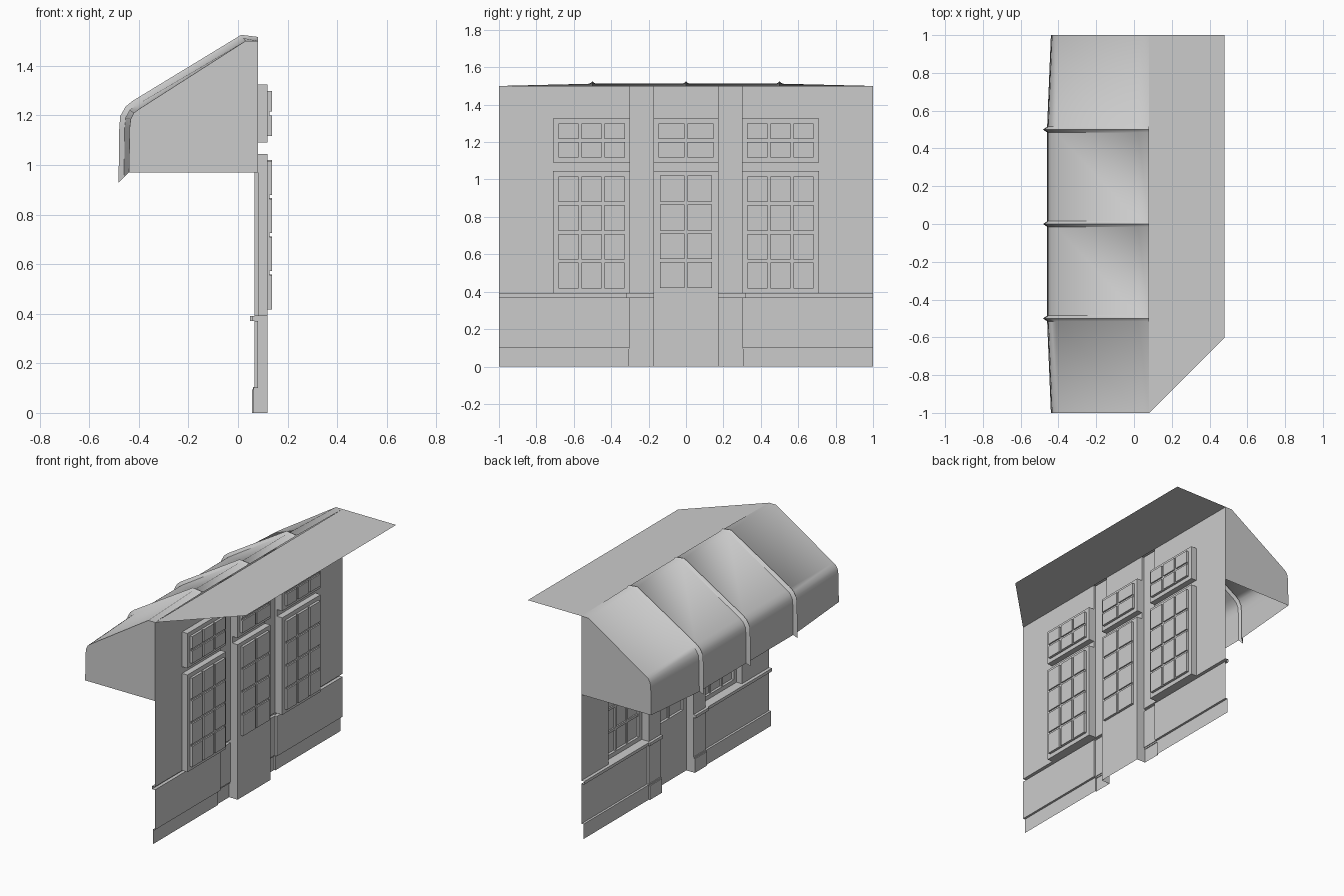
import bpy, bmesh, math

if "Cube" in bpy.data.objects:
    bpy.data.objects.remove(bpy.data.objects["Cube"], do_unlink=True)

plaster = bpy.data.materials.new("light_grey")
plaster.use_nodes = True
GREY = (0.6, 0.6, 0.6, 1)
plaster.diffuse_color = GREY
plaster.node_tree.nodes["Principled BSDF"].inputs["Base Color"].default_value = GREY

WALL = 0.08      # depth of the wall face
FRAME = 0.12     # depth of window and door frames
BAR = 0.128      # depth of the glazing bars
PANE = 0.137     # depth of the panes


def finish(name, bm, smooth=False):
    bmesh.ops.remove_doubles(bm, verts=bm.verts, dist=1e-5)
    mesh = bpy.data.meshes.new(name)
    bm.to_mesh(mesh)
    bm.free()
    mesh.materials.append(plaster)
    obj = bpy.data.objects.new(name, mesh)
    bpy.context.collection.objects.link(obj)
    if smooth:
        bpy.ops.object.select_all(action='DESELECT')
        obj.select_set(True)
        bpy.context.view_layer.objects.active = obj
        bpy.ops.object.shade_smooth_by_angle(angle=math.radians(50))
    return obj


def polygon(bm, points):
    return bm.faces.new([bm.verts.new(p) for p in points])


def relief(name, area, base, patches, holes=(), rim=None):
    """Stepped sheet: rectangles (y0, y1, z0, z1) pushed to a given depth."""
    boxes = [area] + [p[0] for p in patches] + list(holes)
    ys = sorted({round(v, 4) for b in boxes for v in b[:2]})
    zs = sorted({round(v, 4) for b in boxes for v in b[2:]})

    def inside(b, y, z):
        return b[0] < y < b[1] and b[2] < z < b[3]

    def depth(y, z):
        if not inside(area, y, z):
            return rim
        d = base
        for b, value in patches:
            if inside(b, y, z):
                d = value
        return d

    bm = bmesh.new()
    e = 1e-3
    for y0, y1 in zip(ys, ys[1:]):
        for z0, z1 in zip(zs, zs[1:]):
            y, z = (y0 + y1) / 2, (z0 + z1) / 2
            d = depth(y, z)
            if not any(inside(h, y, z) for h in holes):
                polygon(bm, [(d, y0, z0), (d, y0, z1), (d, y1, z1), (d, y1, z0)])
            # Step faces towards the four neighbours, each made once
            steps = [(depth(y1 + e, z), (y1, z0), (y1, z1)),
                     (depth(y, z1 + e), (y1, z1), (y0, z1))]
            if y0 == ys[0]:
                steps.append((depth(y0 - e, z), (y0, z1), (y0, z0)))
            if z0 == zs[0] and z0 > 0:
                steps.append((depth(y, z0 - e), (y0, z0), (y1, z0)))
            for n, a, b in steps:
                if n is not None and abs(n - d) > 1e-5:
                    polygon(bm, [(d, *a), (d, *b), (n, *b), (n, *a)])
    bmesh.ops.remove_doubles(bm, verts=bm.verts, dist=1e-5)
    bmesh.ops.dissolve_limit(bm, angle_limit=0.01, verts=bm.verts, edges=bm.edges)
    return finish(name, bm)


def glazing(box, cols, rows, bar=0.016):
    """Bar panel followed by its grid of deeper panes."""
    y0, y1, z0, z1 = box
    w, h = (y1 - y0 + bar) / cols, (z1 - z0 + bar) / rows
    return [(box, BAR)] + [
        ((y0 + c * w, y0 + (c + 1) * w - bar, z0 + r * h, z0 + (r + 1) * h - bar), PANE)
        for c in range(cols) for r in range(rows)]


def mirrored(b):
    return (-b[1], -b[0], b[2], b[3])


def inset(b, m):
    return (b[0] + m, b[1] - m, b[2] + m, b[3] - m)


# Openings
door = (-0.175, 0.175, 0, 1.045)
transom = (-0.175, 0.175, 1.09, 1.325)
window = (0.30, 0.71, 0.39, 1.045)
top_light = (0.30, 0.71, 1.09, 1.325)

# Wall with base course, sill band and pilasters
wall_parts = [
    ((0.175, 1, 0, 0.10), 0.065),
    ((0.175, 1, 0.37, 0.39), 0.058),
    ((0.175, 0.30, 0, 1.50), 0.066),
    ((0.175, 0.305, 0, 0.095), 0.056),
    ((0.175, 0.302, 0.095, 0.105), 0.061),
    ((0.175, 0.315, 0.37, 0.39), 0.048),
]
patches = wall_parts + [(mirrored(b), d) for b, d in wall_parts]
holes = [door, transom, window, top_light, mirrored(window), mirrored(top_light)]
relief("wall", (-1, 1, 0, 1.50), WALL, patches, holes)

# Door, transom and windows set back from the wall
relief("door", door, FRAME, glazing((-0.14, 0.14, 0.42, 1.02), 2, 4), rim=WALL)
relief("transom_window", transom, FRAME, glazing(inset(transom, 0.027), 2, 2), rim=WALL)
for side, place in (("left", lambda b: b), ("right", mirrored)):
    low, high = place(window), place(top_light)
    relief(side + "_window", low, FRAME, glazing(inset(low, 0.028), 3, 4), rim=WALL)
    relief(side + "_top_window", high, FRAME, glazing(inset(high, 0.027), 3, 2), rim=WALL)

# Door handle
bm = bmesh.new()
bmesh.ops.create_cube(bm, size=1)
for v in bm.verts:
    v.co = (0.108 + v.co.x * 0.024, v.co.y * 0.02, 0.58 + v.co.z * 0.05)
finish("door_handle", bm)

# Awning: profile (x, z) with outward directions, lofted along y
profile = [
    ((0.08, 1.50), (0, 0.4)),
    ((0.03, 1.50), (-0.4, 0.6)),
    ((-0.40, 1.225), (-0.6, 0.8)),
    ((-0.42, 1.21), (-0.8, 0.6)),
    ((-0.433, 1.185), (-1, 0.3)),
    ((-0.437, 1.15), (-1, 0)),
    ((-0.44, 0.97), (-1, -1)),
]
stations = [(-1, 0)]
for rib in (-0.5, 0, 0.5):
    stations += [(rib - 0.015, 0.02), (rib, 0.042), (rib + 0.015, 0.02)]
stations.append((1, 0))

bm = bmesh.new()
rows = [[bm.verts.new((p[0] + o * n[0], y, p[1] + o * n[1])) for p, n in profile]
        for y, o in stations]
for a, b in zip(rows, rows[1:]):
    for i in range(len(profile) - 1):
        bm.faces.new((a[i], a[i + 1], b[i + 1], b[i]))
bmesh.ops.recalc_face_normals(bm, faces=bm.faces)
finish("awning_cloth", bm, smooth=True)

# Awning end panels
for side, y in (("left", 1), ("right", -1)):
    bm = bmesh.new()
    outline = [(p[0], y, p[1]) for p, n in profile] + [(WALL, y, 0.97)]
    polygon(bm, outline if y > 0 else outline[::-1])
    bm.normal_update()
    finish(side + "_awning_end", bm)

# Flat roof sheet behind the wall, one corner cut away
bm = bmesh.new()
polygon(bm, [(WALL, -1, 1.50), (0.48, -0.6, 1.50), (0.48, 1, 1.50), (WALL, 1, 1.50)])
finish("flat_roof", bm)
